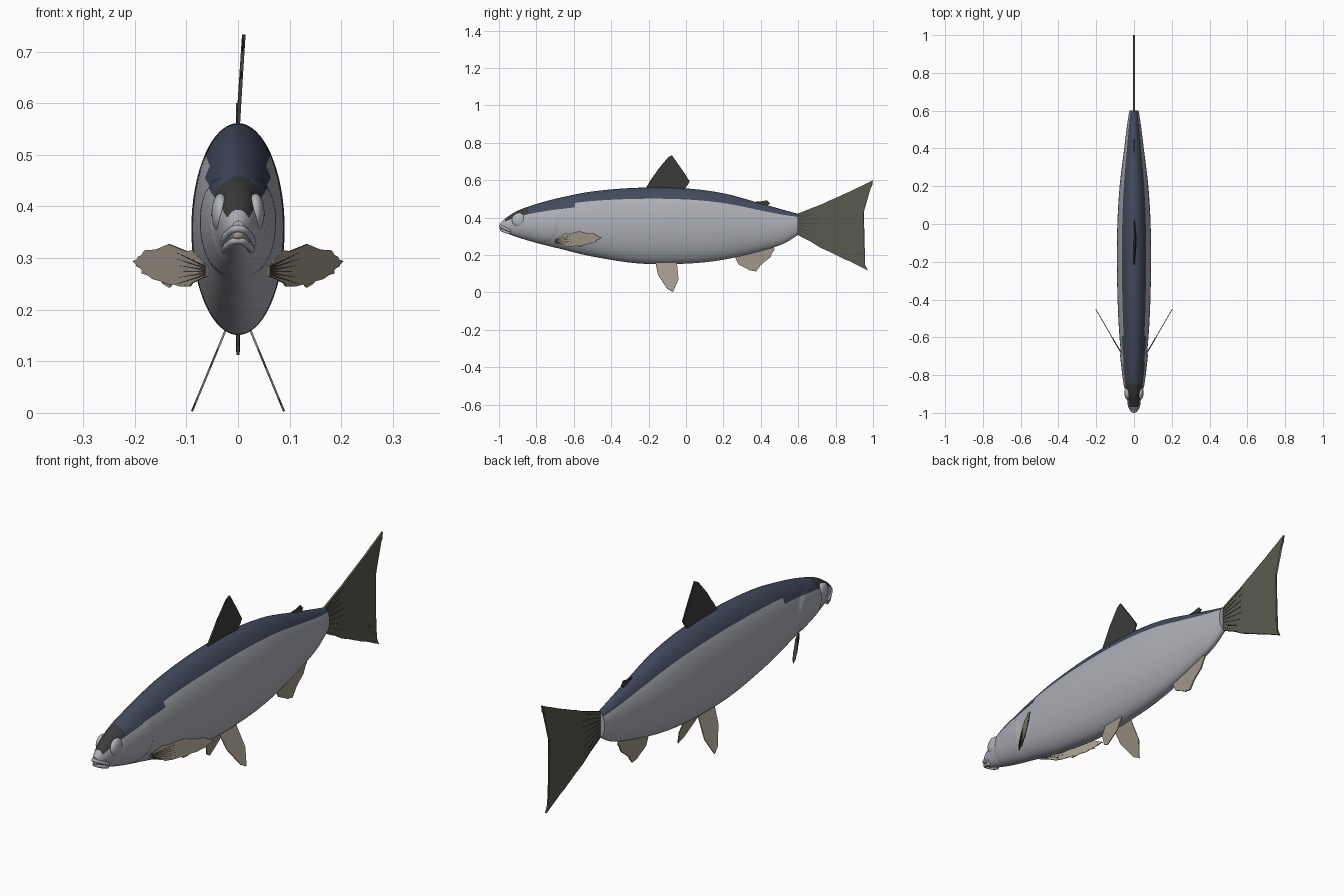
import bpy, bmesh, math, random
from mathutils import Vector

random.seed(4)
if "Cube" in bpy.data.objects:
    bpy.data.objects.remove(bpy.data.objects["Cube"], do_unlink=True)


def material(name, r, g, b):
    m = bpy.data.materials.new(name)
    m.use_nodes = True
    m.diffuse_color = (r, g, b, 1)
    for node in m.node_tree.nodes:
        if node.type == 'BSDF_PRINCIPLED':
            node.inputs["Base Color"].default_value = (r, g, b, 1)
            node.inputs["Roughness"].default_value = 0.6
    return m


silver = material("silver flank", 0.42, 0.43, 0.47)
navy = material("navy back", 0.055, 0.068, 0.11)
charcoal = material("charcoal", 0.045, 0.045, 0.043)
olive = material("olive grey tail", 0.105, 0.102, 0.08)
beige = material("beige fin", 0.35, 0.31, 0.25)
eye_grey = material("pale eye grey", 0.45, 0.46, 0.48)


def add_object(name, bm, mats, smooth=True):
    bmesh.ops.recalc_face_normals(bm, faces=bm.faces)
    mesh = bpy.data.meshes.new(name)
    bm.to_mesh(mesh)
    bm.free()
    for m in mats:
        mesh.materials.append(m)
    ob = bpy.data.objects.new(name, mesh)
    bpy.context.collection.objects.link(ob)
    if smooth:
        bpy.ops.object.select_all(action='DESELECT')
        ob.select_set(True)
        bpy.context.view_layer.objects.active = ob
        bpy.ops.object.shade_smooth_by_angle(angle=math.radians(40))
    return ob


def mirror(ob):
    ob.modifiers.new("mirror", 'MIRROR').use_axis = (True, False, False)


# Body profile: y, top, bottom, half width
PROFILE = [
    (-.993, .372, .34, .012), (-.96, .4, .318, .028), (-.9, .437, .295, .043),
    (-.8, .473, .265, .058), (-.68, .505, .235, .07), (-.5, .54, .192, .083),
    (-.25, .56, .155, .09), (0, .556, .154, .088), (.2, .53, .175, .076),
    (.4, .476, .222, .052), (.52, .442, .26, .037), (.6, .42, .308, .025),
]


def section(y):
    """Smooth (Hermite) interpolation of the profile at y."""
    i = 0
    while i < len(PROFILE) - 2 and y > PROFILE[i + 1][0]:
        i += 1
    a, b = PROFILE[i], PROFILE[i + 1]
    p, q = PROFILE[max(i - 1, 0)], PROFILE[min(i + 2, len(PROFILE) - 1)]
    h = b[0] - a[0]
    t = (y - a[0]) / h
    out = []
    for k in (1, 2, 3):
        ma = (b[k] - p[k]) / (b[0] - p[0]) * h
        mb = (q[k] - a[k]) / (q[0] - a[0]) * h
        out.append((2 * t**3 - 3 * t**2 + 1) * a[k] + (t**3 - 2 * t**2 + t) * ma
                   + (3 * t**2 - 2 * t**3) * b[k] + (t**3 - t**2) * mb)
    return out


def body_point(y, angle):
    top, bottom, width = section(y)
    z = (top + bottom) / 2 + (top - bottom) / 2 * math.sin(angle)
    x = width * math.cos(angle)
    # Gill cover stands slightly proud of the flank, cheek is inset in it
    gill = ((y + .8) / .115)**2 + ((z - .36) / .095)**2
    if gill < 1 and y > -.87:
        x *= 1.07
    return Vector((x, y, z))


# Body: lofted rings, coloured by height around each ring
SIDES, RINGS = 64, 150
bm = bmesh.new()
start, end = PROFILE[0][0], PROFILE[-1][0]
loops = []
for r in range(RINGS + 1):
    y = start + (end - start) * (r / RINGS)**1.15
    loops.append([bm.verts.new(body_point(y, 2 * math.pi * s / SIDES)) for s in range(SIDES)])
for r in range(RINGS):
    y = loops[r][0].co.y
    for s in range(SIDES):
        n = (s + 1) % SIDES
        face = bm.faces.new((loops[r][s], loops[r][n], loops[r + 1][n], loops[r + 1][s]))
        lift = math.sin(2 * math.pi * (s + .5) / SIDES)
        limit = .7 if y > -.6 else .58
        if lift > limit and y > -.975:
            face.material_index = 1 if y > -.85 else 2
bm.faces.new(loops[0])
bm.faces.new(loops[-1])
add_object("body", bm, [silver, navy, charcoal])


# Fins: thin plates with slightly ragged free edges
def ragged(points, depth, steps=5):
    centre = sum((Vector(p) for p in points), Vector((0, 0))) / len(points)
    out = []
    for i, p in enumerate(points):
        a, b = Vector(p), Vector(points[(i + 1) % len(points)])
        out.append(a)
        if i < len(points) - 1:
            for s in range(1, steps):
                v = a.lerp(b, s / steps)
                out.append(v + (centre - v).normalized() * random.uniform(0, depth))
    return out


def plate(name, outlines, place, mat, thick=.006, both=False):
    bm = bmesh.new()
    for outline in outlines:
        bm.faces.new([bm.verts.new(place(y, z)) for y, z in outline])
    bmesh.ops.triangulate(bm, faces=bm.faces, ngon_method='EAR_CLIP')
    ob = add_object(name, bm, [mat], smooth=False)
    solid = ob.modifiers.new("thickness", 'SOLIDIFY')
    solid.thickness, solid.offset = thick, 0
    if both:
        mirror(ob)
    return ob


def rays(root_a, root_b, tip_a, tip_b, count, width):
    """Thin wedges fanning from one line to another."""
    wedges = []
    for i in range(count):
        t = i / (count - 1)
        root = Vector(root_a).lerp(Vector(root_b), t)
        tip = Vector(tip_a).lerp(Vector(tip_b), t)
        side = Vector((0, width))
        wedges.append([root - side, tip, root + side])
    return wedges


def upright(y, z):
    return (max(z - .56, 0) * .065, y, z)


def midline(y, z):
    return (0, y, z)


def pectoral(y, z):
    return (.058 + (y + .7) * .58, y, z)


def pelvic(y, z):
    return (.022 + (.165 - z) * .415, y, z)


dorsal = [(-.22, .55), (-.15, .657), (-.096, .722), (-.075, .733), (-.048, .68),
          (-.01, .64), (.02, .594), (-.005, .545)]
adipose = [(.34, .475), (.38, .487), (.435, .493), (.45, .478), (.43, .455)]
tail = [(.59, .418), (.8, .505), (1, .6), (.995, .57), (.92, .48), (.865, .39),
        (.865, .31), (.893, .257), (.888, .24), (.94, .187), (.973, .118),
        (.85, .176), (.717, .24), (.59, .312)]
anal = [(.257, .2), (.28, .15), (.34, .118), (.375, .112), (.405, .15),
        (.45, .187), (.475, .23), (.46, .27)]
pelvic_shape = [(-.166, .175), (-.15, .095), (-.1, .02), (-.07, .003),
                (-.04, .07), (-.05, .175)]
pectoral_shape = [(-.7, .285), (-.65, .315), (-.57, .327), (-.49, .315), (-.45, .294),
                  (-.48, .27), (-.57, .243), (-.64, .245), (-.7, .265)]

plate("dorsal_fin", [ragged(dorsal, .008)], upright, charcoal, .007)
plate("adipose_fin", [ragged(adipose, .003)], midline, charcoal)
plate("tail_fin", [ragged(tail, .004)], midline, olive, .008)
plate("anal_fin", [ragged(anal, .005)], midline, beige)
plate("pelvic_fins", [ragged(pelvic_shape, .005)], pelvic, beige, .004, True)
plate("pectoral_fins", [ragged(pectoral_shape, .008)], pectoral, beige, .004, True)
plate("tail_rays", rays((.6, .41), (.6, .32), (.73, .46), (.71, .25), 8, .002),
      midline, charcoal, .011)
plate("pectoral_rays", rays((-.695, .283), (-.695, .268), (-.6, .31), (-.6, .25), 6, .002),
      pectoral, charcoal, .006, True)

# Eyes: flattened balls set in the sides of the head
bm = bmesh.new()
bmesh.ops.create_uvsphere(bm, u_segments=32, v_segments=20, radius=.038)
for v in bm.verts:
    v.co = Vector((v.co.x * .45 + .034, v.co.y - .893, v.co.z + .387))
mirror(add_object("eyes", bm, [eye_grey]))

# Mouth lining between the lips
bm = bmesh.new()
bmesh.ops.create_uvsphere(bm, u_segments=16, v_segments=10, radius=.012)
for v in bm.verts:
    v.co = Vector((v.co.x, v.co.y - .985, v.co.z * .8 + .344))
add_object("mouth_lining", bm, [beige])


# Lips: rounded tubes wrapped around the snout
def lip(name, path, radius):
    curve = bpy.data.curves.new(name, 'CURVE')
    curve.dimensions = '3D'
    curve.bevel_depth = radius
    curve.bevel_resolution = 3
    curve.use_fill_caps = True
    spline = curve.splines.new('BEZIER')
    full = [(-x, y, z) for x, y, z in path] + [p for p in reversed(path) if p[0] > 0]
    spline.bezier_points.add(len(full) - 1)
    for point, co in zip(spline.bezier_points, full):
        point.co = co
        point.handle_left_type = point.handle_right_type = 'AUTO'
    curve.materials.append(silver)
    bpy.context.collection.objects.link(bpy.data.objects.new(name, curve))


lip("upper_lip", [(.029, -.94, .328), (.021, -.972, .345), (0, -.993, .357)], .007)
lip("lower_lip", [(.026, -.94, .316), (.019, -.967, .325), (0, -.987, .334)], .007)
